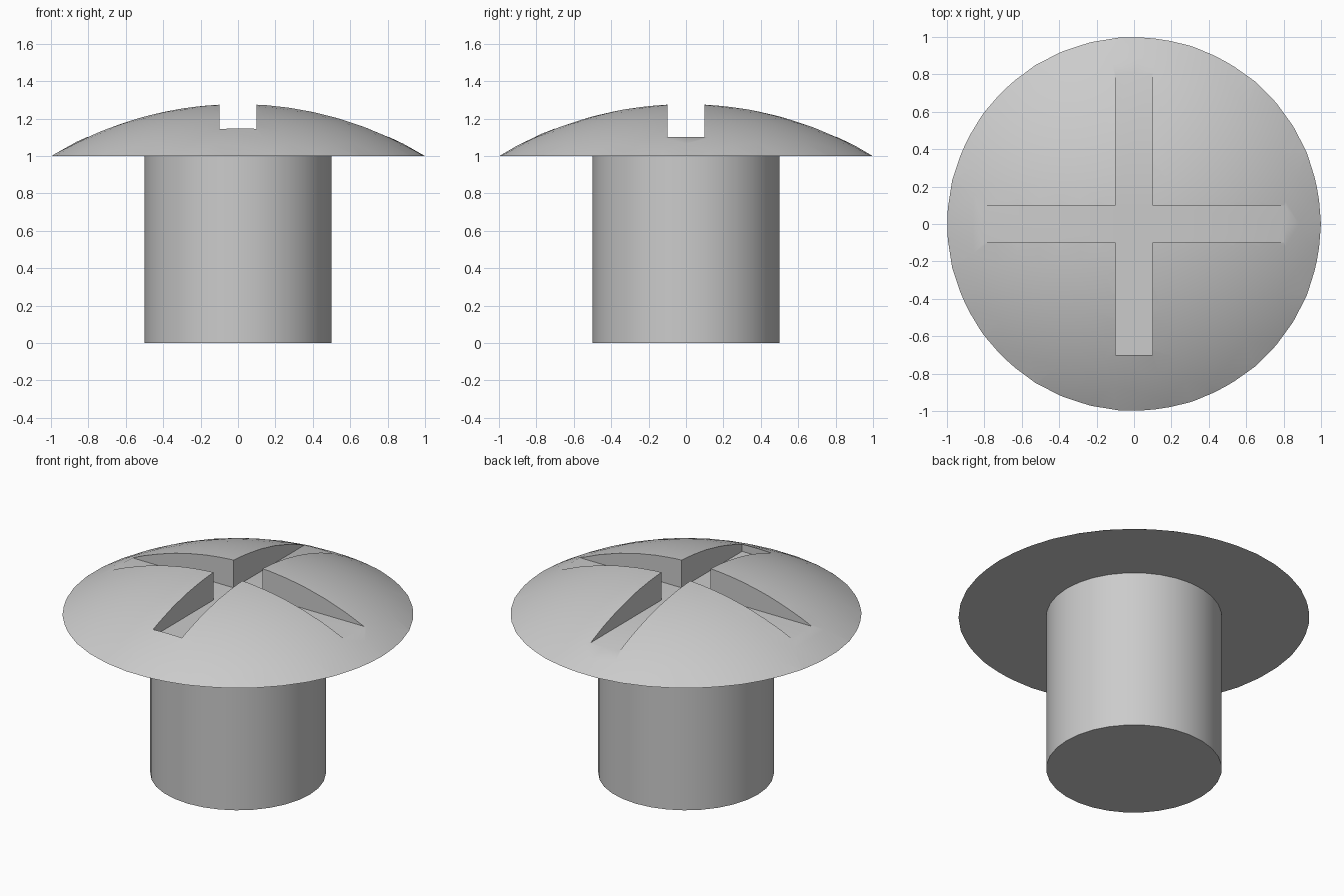
import bpy, bmesh, math

if "Cube" in bpy.data.objects:
    bpy.data.objects.remove(bpy.data.objects["Cube"], do_unlink=True)

grey = bpy.data.materials.new("plain grey")
grey.use_nodes = True
grey.diffuse_color = (0.6, 0.6, 0.6, 1)
grey.node_tree.nodes["Principled BSDF"].inputs["Base Color"].default_value = (0.6, 0.6, 0.6, 1)

HEAD_Z, HEAD_H = 1.0, 0.28          # underside height and dome rise
SLOT_FLOOR, SLOT_W = 1.1, 0.2


def add_object(name, bm):
    mesh = bpy.data.meshes.new(name)
    bmesh.ops.recalc_face_normals(bm, faces=bm.faces)
    bm.to_mesh(mesh)
    bm.free()
    obj = bpy.data.objects.new(name, mesh)
    mesh.materials.append(grey)
    bpy.context.collection.objects.link(obj)
    return obj


def cut_box(target, low, high):
    """Subtract an axis-aligned box from the target."""
    bm = bmesh.new()
    bmesh.ops.create_cube(bm, size=1)
    for v in bm.verts:
        v.co = [(a + b) / 2 + c * (b - a) for a, b, c in zip(low, high, v.co)]
    cutter = add_object("slot_cutter", bm)
    cutter.hide_render = True
    mod = target.modifiers.new("slot", "BOOLEAN")
    mod.operation, mod.solver, mod.object = "DIFFERENCE", "EXACT", cutter
    bpy.context.view_layer.objects.active = target
    bpy.ops.object.modifier_apply(modifier=mod.name)
    bpy.data.objects.remove(cutter, do_unlink=True)


def smooth(obj):
    bpy.ops.object.select_all(action="DESELECT")
    obj.select_set(True)
    bpy.context.view_layer.objects.active = obj
    bpy.ops.object.shade_smooth_by_angle(angle=math.radians(30))


# Shaft
bm = bmesh.new()
bmesh.ops.create_cone(bm, cap_ends=True, segments=32, radius1=0.5, radius2=0.5, depth=HEAD_Z)
bmesh.ops.translate(bm, verts=bm.verts, vec=(0, 0, HEAD_Z / 2))
smooth(add_object("shaft", bm))

# Domed head: the cap of a large ball, closed underneath
radius = (1 + HEAD_H ** 2) / (2 * HEAD_H)
bm = bmesh.new()
bmesh.ops.create_icosphere(bm, subdivisions=5, radius=radius)
bmesh.ops.translate(bm, verts=bm.verts, vec=(0, 0, HEAD_Z + HEAD_H - radius))
bmesh.ops.bisect_plane(bm, geom=bm.verts[:] + bm.edges[:] + bm.faces[:],
                       plane_co=(0, 0, HEAD_Z), plane_no=(0, 0, 1), clear_inner=True)
bmesh.ops.holes_fill(bm, edges=[e for e in bm.edges if e.is_boundary])
head = add_object("domed_head", bm)

# Cross slots: one runs out at both sides, the other stops short at the front
half = SLOT_W / 2
cut_box(head, (-1.2, -half, SLOT_FLOOR), (1.2, half, 1.5))
cut_box(head, (-half, -0.7, SLOT_FLOOR), (half, 1.2, 1.5))
smooth(head)
